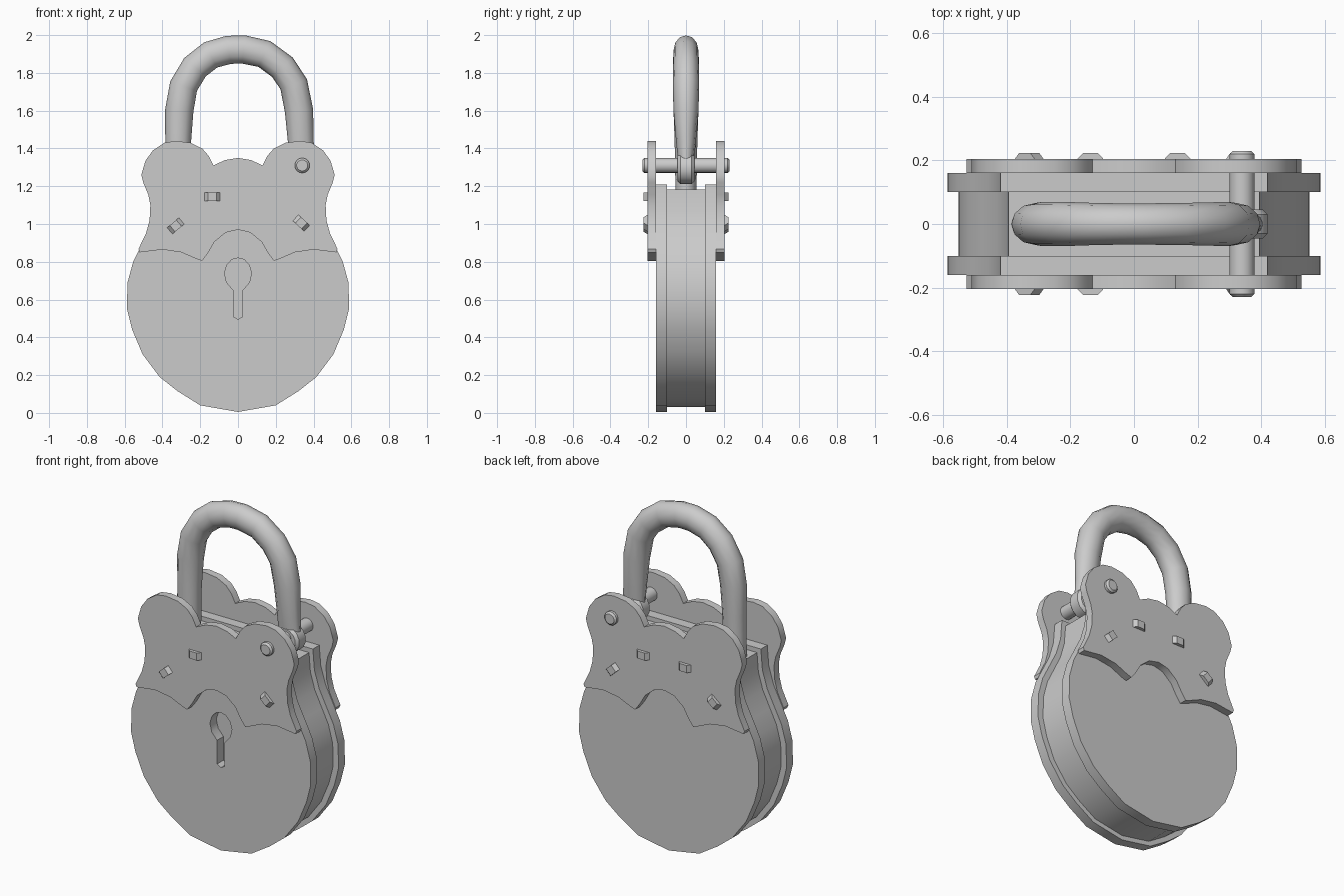
import bpy, bmesh, math
from mathutils import Vector, Matrix

if "Cube" in bpy.data.objects:
    bpy.data.objects.remove(bpy.data.objects["Cube"])


def shade(ob, angle=35):
    bpy.ops.object.select_all(action='DESELECT')
    ob.select_set(True)
    bpy.context.view_layer.objects.active = ob
    bpy.ops.object.shade_smooth_by_angle(angle=math.radians(angle))


def add_mesh(name, bm):
    bmesh.ops.recalc_face_normals(bm, faces=bm.faces)
    me = bpy.data.meshes.new(name)
    bm.to_mesh(me)
    bm.free()
    ob = bpy.data.objects.new(name, me)
    bpy.context.collection.objects.link(ob)
    return ob


def mirrored(half):
    """Close a right-hand half outline (both ends on x = 0)."""
    return half + [(-x, z) for x, z in half[-2:0:-1]]


def plate(name, loops, y0, y1):
    """Flat plate from an outline (further loops are holes), between y0 and y1."""
    cu = bpy.data.curves.new(name, 'CURVE')
    cu.dimensions = '2D'
    cu.fill_mode = 'BOTH'
    cu.extrude = (y1 - y0) / 2
    for pts in loops:
        sp = cu.splines.new('POLY')
        sp.points.add(len(pts) - 1)
        for p, (x, z) in zip(sp.points, pts):
            p.co = (x, z, 0, 1)
        sp.use_cyclic_u = True
    tmp = bpy.data.objects.new(name + "_outline", cu)
    bpy.context.collection.objects.link(tmp)
    bpy.context.view_layer.update()
    bm = bmesh.new()
    bm.from_mesh(tmp.to_mesh())
    tmp.to_mesh_clear()
    bpy.data.objects.remove(tmp)
    bmesh.ops.remove_doubles(bm, verts=bm.verts, dist=1e-4)
    bm.transform(Matrix.Translation((0, (y0 + y1) / 2, 0)) @ Matrix.Rotation(math.pi / 2, 4, 'X'))
    ob = add_mesh(name, bm)
    shade(ob)
    return ob


def rod(name, x, z, r, y0, y1, sides=16, bevel=0.0):
    bm = bmesh.new()
    bmesh.ops.create_cone(bm, cap_ends=True, segments=sides, radius1=r, radius2=r, depth=y1 - y0)
    if bevel:
        rims = [e for e in bm.edges if abs(e.verts[0].co.z - e.verts[1].co.z) < 1e-5]
        bmesh.ops.bevel(bm, geom=rims, offset=bevel, segments=1, affect='EDGES')
    bm.transform(Matrix.Translation((x, (y0 + y1) / 2, z)) @ Matrix.Rotation(math.pi / 2, 4, 'X'))
    ob = add_mesh(name, bm)
    shade(ob)


# Body: front and back plates with an inset core
body = mirrored([(0, 0.005), (0.2, 0.04), (0.32, 0.115), (0.415, 0.19), (0.505, 0.31),
                 (0.56, 0.44), (0.588, 0.55), (0.585, 0.69), (0.555, 0.8), (0.51, 0.89),
                 (0.46, 0.99), (0.43, 1.09), (0.42, 1.21), (0, 1.21)])
core = [(x * 0.94, 0.6 + (z - 0.6) * 0.955) for x, z in body]
keyhole = mirrored([(0, 0.495), (0.025, 0.51), (0.025, 0.65), (0.06, 0.69), (0.072, 0.74),
                    (0.058, 0.785), (0.032, 0.812), (0, 0.82)])
plate("front_body_plate", [body, keyhole], -0.16, -0.10)
plate("back_body_plate", [body], 0.10, 0.16)
plate("body_core", [core], -0.10, 0.10)

# Scalloped cover plates
cover = mirrored([(0, 0.97), (0.065, 0.955), (0.125, 0.905), (0.16, 0.845), (0.19, 0.805),
                  (0.22, 0.815), (0.3, 0.85), (0.4, 0.865), (0.52, 0.85), (0.527, 0.868),
                  (0.487, 0.95), (0.468, 1.02), (0.464, 1.1), (0.475, 1.155), (0.502, 1.22),
                  (0.512, 1.26), (0.49, 1.335), (0.45, 1.39), (0.39, 1.43), (0.33, 1.44),
                  (0.25, 1.43), (0.19, 1.4), (0.155, 1.36), (0.13, 1.31), (0.07, 1.338), (0, 1.35)])
plate("front_cover", [cover], -0.205, -0.16)
plate("back_cover", [cover], 0.16, 0.205)

# Shackle: tube swept in the xz plane, (x, z, half depth in y)
path = [(-0.32, 1.15, .055), (-0.317, 1.43, .06), (-0.311, 1.6, .066), (-0.288, 1.73, .07),
        (-0.228, 1.83, .07), (-0.145, 1.895, .067), (-0.05, 1.922, .065), (0.03, 1.924, .065),
        (0.14, 1.9, .066), (0.235, 1.83, .068), (0.295, 1.74, .07), (0.323, 1.6, .066),
        (0.333, 1.43, .052), (0.34, 1.32, .04)]
bm = bmesh.new()
rings, sides = [], 12
for i, (x, z, d) in enumerate(path):
    a, b = path[max(i - 1, 0)], path[min(i + 1, len(path) - 1)]
    t = Vector((b[0] - a[0], 0, b[1] - a[1])).normalized()
    n = Vector((-t.z, 0, t.x))
    w = 0.068 if z < 1.5 else 0.075
    rings.append([bm.verts.new(Vector((x, 0, z)) + n * w * math.cos(k * math.tau / sides)
                               + Vector((0, d * math.sin(k * math.tau / sides), 0)))
                  for k in range(sides)])
for r, s in zip(rings, rings[1:]):
    for k in range(sides):
        m = (k + 1) % sides
        bm.faces.new((r[k], r[m], s[m], s[k]))
bm.faces.new(rings[0])
bm.faces.new(rings[-1])
shade(add_mesh("shackle", bm), 50)

# Hinge eye, pin and pin heads
rod("shackle_eye", 0.34, 1.295, 0.083, -0.045, 0.045, 14, 0.015)
rod("hinge_pin", 0.34, 1.31, 0.04, -0.23, 0.23, 14, 0.01)

# Wedge-topped studs: front has three, back has four
for side, label in ((-1, "front"), (1, "back")):
    for x, z, tilt in ((-0.33, 0.99, 40), (0.335, 1.005, -43), (-0.137, 1.145, 0), (0.137, 1.145, 0)):
        if side == -1 and tilt == 0 and x > 0:
            continue
        bm = bmesh.new()
        bmesh.ops.create_cube(bm, size=1)
        for v in bm.verts:
            top = v.co.y * side > 0
            v.co = (v.co.x * (0.045 if top else 0.085), side * (0.224 if top else 0.203), v.co.z * 0.044)
        bm.transform(Matrix.Translation((x, 0, z)) @ Matrix.Rotation(-math.radians(tilt), 4, 'Y'))
        add_mesh(label + "_stud", bm)
